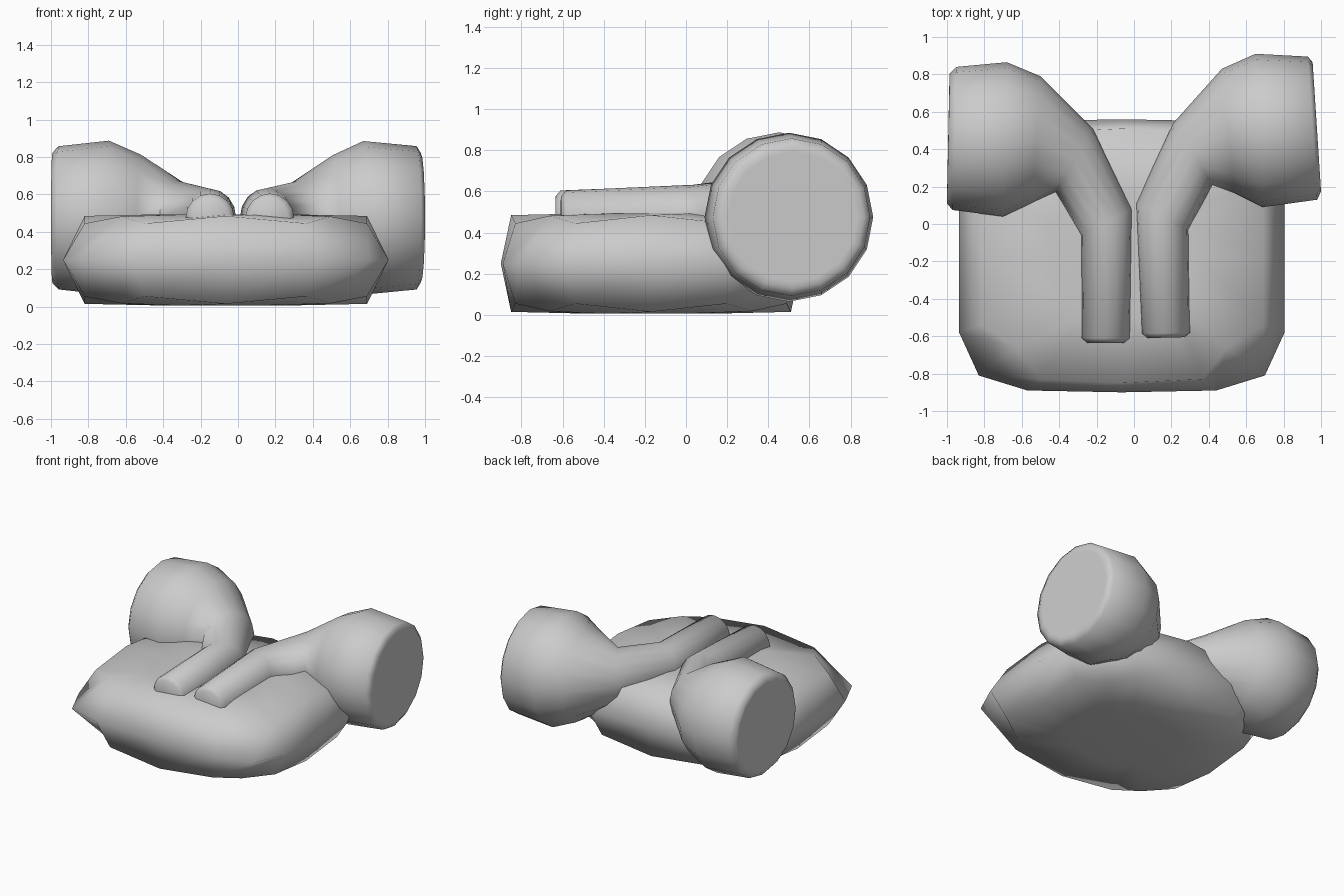
import bpy, math

if "Cube" in bpy.data.objects:
    bpy.data.objects.remove(bpy.data.objects["Cube"])


def loft(name, rings, caps=True):
    """Skin equal-sized closed rings into a smooth closed mesh."""
    n = len(rings[0])
    verts = [p for r in rings for p in r]
    faces = []
    for k in range(len(rings) - 1):
        for i in range(n):
            j = (i + 1) % n
            faces.append((k * n + i, k * n + j, (k + 1) * n + j, (k + 1) * n + i))
    faces.append(tuple(range(n))[::-1])
    faces.append(tuple(range((len(rings) - 1) * n, len(rings) * n)))
    me = bpy.data.meshes.new(name)
    me.from_pydata(verts, [], faces)
    ob = bpy.data.objects.new(name, me)
    bpy.context.collection.objects.link(ob)
    bpy.ops.object.select_all(action='DESELECT')
    ob.select_set(True)
    bpy.context.view_layer.objects.active = ob
    # consistent outward normals
    bpy.ops.object.mode_set(mode='EDIT')
    bpy.ops.mesh.select_all(action='SELECT')
    bpy.ops.mesh.normals_make_consistent(inside=False)
    bpy.ops.object.mode_set(mode='OBJECT')
    bpy.ops.object.shade_smooth_by_angle(angle=math.radians(80))
    return ob


# Cushion body: quarter outlines turned into full 16-point rings
CX, CY, CZ = -0.065, -0.17, 0.25


def body_ring(quarter, flip, scale=1.0):
    q = quarter
    half = q + [(-x, y, z) for x, y, z in q[-2::-1]]
    full = half + [(-x, -y, z) for x, y, z in half[1:-1]]
    return [(CX + x * scale, CY + y * scale, CZ + z * flip) for x, y, z in full]


middle = [(0.87, 0, 0), (0.87, 0.41, 0), (0.765, 0.64, 0), (0.505, 0.72, 0), (0, 0.73, 0)]
rim = [(0.755, 0, 0.235), (0.755, 0.37, 0.195), (0.56, 0.49, 0.232),
       (0.43, 0.66, 0.195), (0, 0.68, 0.235)]
inner = [(x * 0.5, y * 0.5, 0.243) for x, y, z in rim]
loft("cushion_body", [body_ring(inner, -1), body_ring(rim, -1), body_ring(middle, 1),
                      body_ring(rim, 1), body_ring(inner, 1)])

# Arms: each ring is a circle spanning two opposite plan points
ARM_Z, SIDES = 0.475, 16


def arm(name, spans):
    rings = []
    for ax, ay, bx, by in spans:
        cx, cy, ux, uy = (ax + bx) / 2, (ay + by) / 2, (bx - ax) / 2, (by - ay) / 2
        r = math.hypot(ux, uy)
        ring = []
        for i in range(SIDES):
            t = 2 * math.pi * i / SIDES
            c, s = math.cos(t), math.sin(t)
            ring.append((cx + ux * c, cy + uy * c, ARM_Z + r * s))
        rings.append(ring)
    return loft(name, rings)


arm("left_arm", [
    (-0.25, -0.635, -0.05, -0.635), (-0.28, -0.61, -0.02, -0.61),
    (-0.285, -0.06, -0.01, 0.08), (-0.42, 0.17, -0.22, 0.51),
    (-0.54, 0.115, -0.50, 0.79), (-0.70, 0.04, -0.68, 0.865),
    (-0.97, 0.075, -0.95, 0.84), (-1.0, 0.11, -0.985, 0.805),
    (-1.0, 0.14, -0.987, 0.775)])

arm("right_arm", [
    (0.27, -0.605, 0.07, -0.61), (0.30, -0.58, 0.04, -0.585),
    (0.293, -0.03, 0.01, 0.11), (0.42, 0.21, 0.21, 0.54),
    (0.54, 0.165, 0.47, 0.83), (0.69, 0.09, 0.65, 0.91),
    (0.98, 0.13, 0.93, 0.895), (1.0, 0.175, 0.955, 0.865),
    (0.998, 0.205, 0.957, 0.835)])
